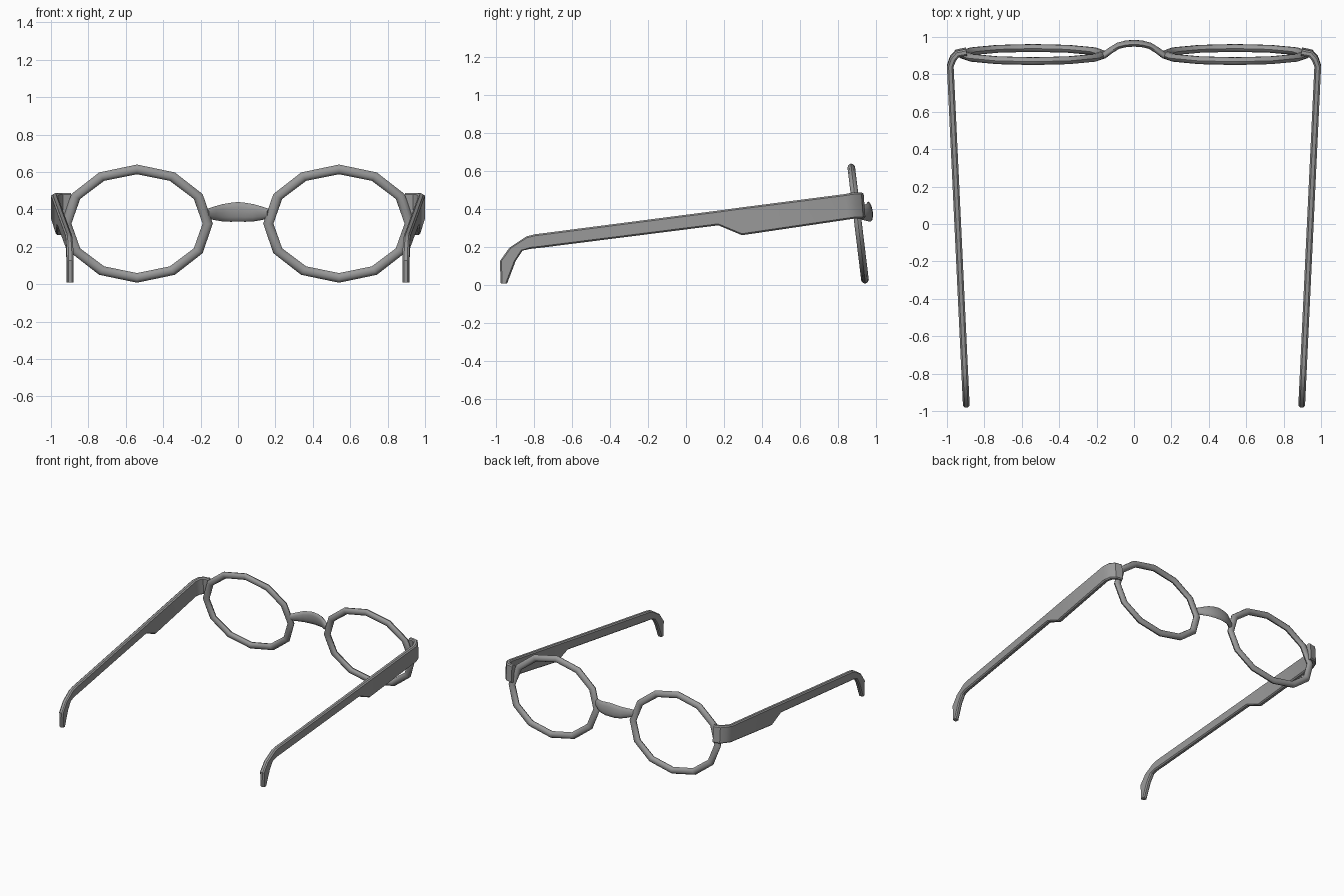
import bpy
import bmesh
from math import sin, cos, pi, radians
from mathutils import Vector

if "Cube" in bpy.data.objects:
    bpy.data.objects.remove(bpy.data.objects["Cube"])

grey = bpy.data.materials.new("frame grey")
grey.use_nodes = True
grey.diffuse_color = (0.32, 0.32, 0.32, 1)
grey.node_tree.nodes["Principled BSDF"].inputs["Base Color"].default_value = (0.32, 0.32, 0.32, 1)


def loft(name, rings, closed=False, angle=40):
    """Skin a row of matching rings into one object."""
    bm = bmesh.new()
    loops = [[bm.verts.new(p) for p in ring] for ring in rings]
    n = len(loops[0])
    pairs = list(zip(loops, loops[1:]))
    if closed:
        pairs.append((loops[-1], loops[0]))
    else:
        bm.faces.new(loops[0])
        bm.faces.new(loops[-1])
    for a, b in pairs:
        for i in range(n):
            j = (i + 1) % n
            bm.faces.new((a[i], a[j], b[j], b[i]))
    bmesh.ops.recalc_face_normals(bm, faces=bm.faces)
    mesh = bpy.data.meshes.new(name)
    bm.to_mesh(mesh)
    bm.free()
    mesh.materials.append(grey)
    obj = bpy.data.objects.new(name, mesh)
    bpy.context.collection.objects.link(obj)
    bpy.ops.object.select_all(action="DESELECT")
    obj.select_set(True)
    bpy.context.view_layer.objects.active = obj
    bpy.ops.object.shade_smooth_by_angle(angle=radians(angle))
    return obj


def arm_x(y):
    return 0.9425 + 0.0473 * y


# Arm stations: upper edge y, z and lower edge y, z
ARM = [(0.84, 0.48, 0.85, 0.345), (0.29, 0.409, 0.295, 0.263),
       (0.165, 0.392, 0.17, 0.315), (-0.74, 0.275, -0.74, 0.20),
       (-0.795, 0.268, -0.765, 0.197), (-0.84, 0.257, -0.82, 0.191),
       (-0.93, 0.197, -0.86, 0.182), (-0.98, 0.126, -0.896, 0.128),
       (-0.975, 0.008, -0.942, 0.008)]
# Hinge corner stations: x, y
HINGE = [(0.895, 0.922), (0.945, 0.912), (0.968, 0.885)]


def arm_rings(side):
    edges = [(Vector((x, y - 0.005, 0.488)), Vector((x, y + 0.005, 0.352))) for x, y in HINGE]
    edges += [(Vector((arm_x(a), a, b)), Vector((arm_x(c), c, d))) for a, b, c, d in ARM]
    mids = [(t + b) / 2 for t, b in edges]
    rings = []
    for i, (top, bottom) in enumerate(edges):
        # thickness runs level, square to the path
        along = mids[min(i + 1, len(mids) - 1)] - mids[max(i - 1, 0)]
        out = Vector((-along.y, along.x, 0)).normalized() if i < 5 else Vector((1, 0, 0))
        half = out * 0.018
        slope = (top - bottom).normalized() * 0.008
        ring = [top + half * 0.5, top + half - slope, bottom + half + slope, bottom + half * 0.5,
                bottom - half * 0.5, bottom - half + slope, top - half - slope, top - half * 0.5]
        rings.append([(side * p.x, p.y, p.z) for p in ring])
    return rings


# Rims: leaning twelve-sided rings with an oval tube
def rim_rings(side):
    rings = []
    lean = Vector((0, -0.121, 0.993))
    normal = Vector((0, 0.993, 0.121))
    for i in range(12):
        a = 2 * pi * i / 12
        ring = []
        for k in range(10):
            t = 2 * pi * k / 10
            r = 0.026 * cos(t)
            p = (Vector((side * 0.54, 0.906, 0.324))
                 + Vector((1, 0, 0)) * (0.378 + r * 1.05) * sin(a)
                 + lean * (0.292 + r) * cos(a) + normal * 0.021 * sin(t))
            ring.append(p)
        rings.append(ring)
    return rings


for side, label in ((1, "left"), (-1, "right")):
    loft(label + "_rim", rim_rings(side), closed=True)
    loft(label + "_arm", arm_rings(side), angle=25)

# Bridge: arched bar, tallest in the middle
path = [(-0.165, 0.898, 0.026), (-0.125, 0.928, 0.037), (-0.085, 0.953, 0.046), (-0.04, 0.964, 0.051)]
path += [(0, 0.966, 0.053)] + [(-x, y, h) for x, y, h in reversed(path)]
bridge = []
for i, (x, y, h) in enumerate(path):
    a, b = path[max(i - 1, 0)], path[min(i + 1, len(path) - 1)]
    out = Vector((a[1] - b[1], b[0] - a[0], 0)).normalized()
    up = Vector((0, -0.12, 0.993))
    bridge.append([Vector((x, y, 0.387 - 0.01 * abs(x) / 0.165)) + out * 0.017 * cos(2 * pi * k / 12)
                   + up * h * sin(2 * pi * k / 12) for k in range(12)])
loft("bridge", bridge, angle=60)
